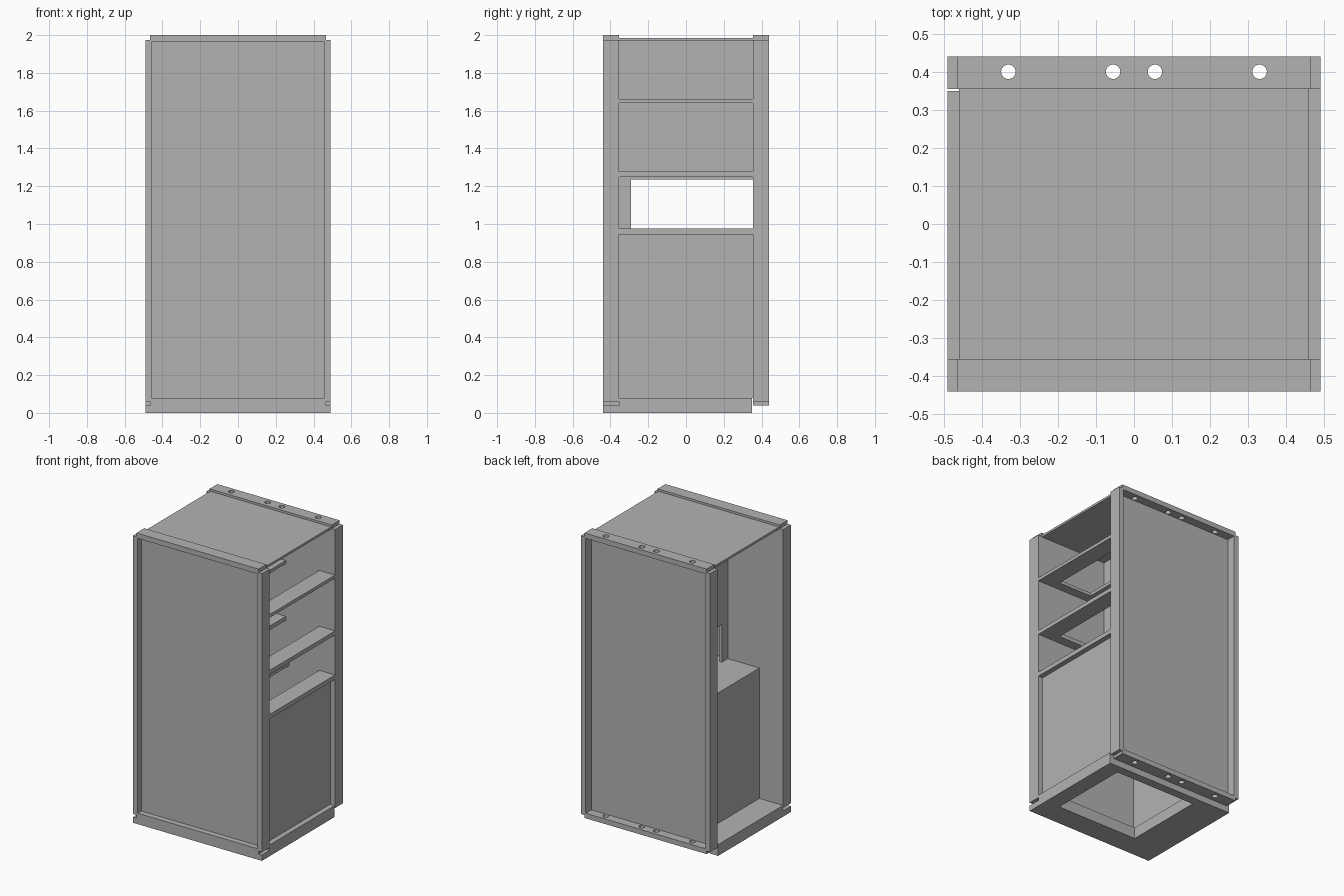
import bpy

cube = bpy.data.objects.get("Cube")
if cube:
    bpy.data.objects.remove(cube, do_unlink=True)

grey = bpy.data.materials.new("plain_grey")
grey.use_nodes = True
GREY = (0.45, 0.45, 0.45, 1)
grey.diffuse_color = GREY
grey.node_tree.nodes["Principled BSDF"].inputs["Base Color"].default_value = GREY


def box(name, x, y, z):
    """Box from (min, max) ranges on each axis."""
    bpy.ops.mesh.primitive_cube_add(size=1)
    ob = bpy.context.object
    ob.name = name
    ob.location = [(r[0] + r[1]) / 2 for r in (x, y, z)]
    ob.scale = [r[1] - r[0] for r in (x, y, z)]
    bpy.ops.object.transform_apply(location=True, rotation=False, scale=True)
    ob.data.materials.append(grey)
    return ob


def cut(ob, cutter):
    """Subtract the cutter from the part, then drop the cutter."""
    mod = ob.modifiers.new("cut", "BOOLEAN")
    mod.operation = "DIFFERENCE"
    mod.solver = "EXACT"
    mod.object = cutter
    cutter.hide_render = True
    bpy.context.view_layer.objects.active = ob
    bpy.ops.object.modifier_apply(modifier=mod.name)
    bpy.data.objects.remove(cutter, do_unlink=True)


def drill(ob, z):
    """Row of four vertical holes through a back rail."""
    for x in (-0.33, -0.055, 0.055, 0.33):
        bpy.ops.mesh.primitive_cylinder_add(vertices=32, radius=0.019, depth=0.3, location=(x, 0.40, z))
        cut(ob, bpy.context.object)


W = 0.49            # half width of the cabinet
IN = 0.455          # inner side of the posts
RAIL = 0.465        # half width of the raised rails
F0, F1 = -0.44, -0.355   # front frame depth
B0, B1 = 0.355, 0.44     # back frame depth

# Base: lower slab, narrower front lip, and floor, with a large opening
hole = ((-0.24, 0.38), (-0.28, 0.29), (-0.1, 0.2))
slab = box("base_slab", (-W, W), (F0, 0.35), (0, 0.04))
cut(slab, box("cutter", *hole))
floor = box("base_floor", (-W, W), (F1, 0.35), (0.04, 0.078))
cut(floor, box("cutter", *hole))
box("base_front_lip", (-RAIL, RAIL), (F0, F1), (0.04, 0.075))

# Front and back recessed panels
box("front_panel", (-IN, IN), (-0.40, F1), (0.075, 1.975))
box("back_panel", (-IN, IN), (B0, 0.379), (0.04, 1.975))

# Corner posts, mirrored left and right
for side, s in (("left", 1), ("right", -1)):
    xr = sorted((s * IN, s * W))
    box(side + "_front_post", xr, (F0, F1), (0.06, 1.975))
    box(side + "_back_post", xr, (B0, B1), (0.06, 1.975))

# Top rails and bottom back rail
box("top_front_rail", (-RAIL, RAIL), (F0, F1), (1.965, 2.0))
drill(box("top_back_rail", (-RAIL, RAIL), (B0, B1), (1.965, 2.0)), 1.98)
drill(box("bottom_back_rail", (-RAIL, RAIL), (B0, B1), (0.04, 0.075)), 0.055)
box("top_panel", (-0.46, 0.46), (F1, B0), (1.97, 1.985))

# Upper divider with a pass-through window
divider = box("divider", (-0.07, -0.05), (F1, B0), (0.975, 1.97))
cut(divider, box("cutter", (-0.2, 0.1), (-0.29, 0.354), (0.97, 1.235)))

# Shelves, each with a cutout open to the back
shelves = (
    ("upper_shelf", -0.05, 1.64, 1.662, 0.115),
    ("middle_shelf", -0.05, 1.25, 1.278, 0.115),
    ("lower_shelf", -0.31, 0.945, 0.975, 0.14),
)
for name, x0, z0, z1, hx in shelves:
    shelf = box(name, (x0, W), (F1, B0), (z0, z1))
    cut(shelf, box("cutter", (hx, 0.37), (-0.29, 0.5), (z0 - 0.1, z1 + 0.1)))

# Lower compartment walls
box("lower_left_panel", (0.44, IN), (F1, B0), (0.078, 0.945))
box("lower_right_panel", (-0.31, -0.295), (F1, B0), (0.078, 0.945))
